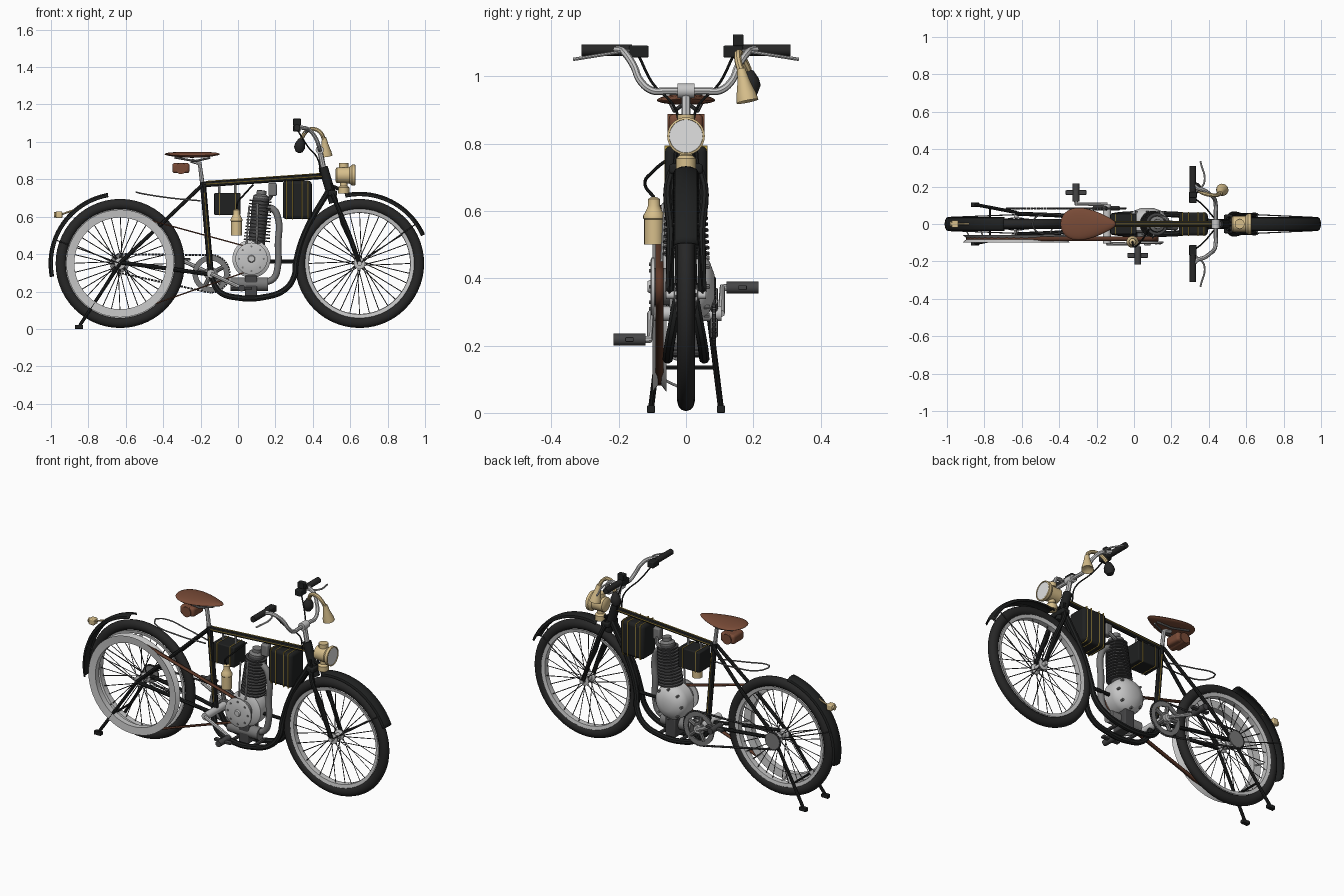
import bpy, bmesh, math
from math import cos, sin, pi, radians
from mathutils import Vector, Matrix

if "Cube" in bpy.data.objects:
    bpy.data.objects.remove(bpy.data.objects["Cube"])


def material(name, *rgb):
    m = bpy.data.materials.new(name)
    m.use_nodes = True
    m.diffuse_color = (*rgb, 1)
    m.node_tree.nodes["Principled BSDF"].inputs["Base Color"].default_value = (*rgb, 1)
    return m


BLACK = material("black paint", .014, .015, .015)
TYRE = material("tyre rubber", .02, .02, .02)
DARK = material("dark metal", .06, .06, .062)
GREY = material("grey metal", .19, .19, .19)
STEEL = material("light steel", .56, .56, .56)
BROWN = material("brown leather", .19, .07, .038)
BELT = material("belt leather", .11, .04, .022)
CREAM = material("cream enamel", .68, .52, .26)
GOLD = material("gold stripe", .55, .38, .06)
GLASS = material("lamp glass", .75, .75, .75)
RIGHT, FRONT, UP = (0, -1, 0), (1, 0, 0), (0, 0, 1)


def finish(name, bm, mat):
    bmesh.ops.remove_doubles(bm, verts=bm.verts, dist=1e-5)
    bmesh.ops.recalc_face_normals(bm, faces=bm.faces)
    me = bpy.data.meshes.new(name)
    bm.to_mesh(me)
    bm.free()
    me.materials.append(mat)
    ob = bpy.data.objects.new(name, me)
    bpy.context.collection.objects.link(ob)
    return ob


def lathe(name, mat, loc, axis, profile, n=32, start=0, end=360):
    """Turn (radius, height) pairs about an axis."""
    turn = Vector(axis).to_track_quat('Z', 'Y').to_matrix().to_4x4()
    frame = Matrix.Translation(loc) @ turn
    bm = bmesh.new()
    rings = []
    for i in range(n + 1):
        a = radians(start + (end - start) * i / n)
        rings.append([bm.verts.new(frame @ Vector((r * cos(a), r * sin(a), h))) for r, h in profile])
    for p, q in zip(rings, rings[1:]):
        for k in range(len(profile) - 1):
            bm.faces.new((p[k], p[k + 1], q[k + 1], q[k]))
    return finish(name, bm, mat)


def disc(name, mat, loc, axis, r, h, n=24):
    return lathe(name, mat, loc, axis, [(0, -h), (r, -h), (r, h), (0, h)], n)


def box(name, mat, loc, size, bevel=0, tilt=0):
    bm = bmesh.new()
    m = Matrix.Translation(loc) @ Matrix.Rotation(tilt, 4, 'Y') @ Matrix.Diagonal((*size, 1))
    bmesh.ops.create_cube(bm, size=1, matrix=m)
    ob = finish(name, bm, mat)
    if bevel:
        mod = ob.modifiers.new("bevel", 'BEVEL')
        mod.width, mod.segments = bevel, 3
    return ob


def tube(name, mat, r, *paths, curved=False, sides=2):
    """One mesh made of round bars along the paths."""
    cu = bpy.data.curves.new(name, 'CURVE')
    cu.dimensions, cu.bevel_depth, cu.bevel_resolution = '3D', r, sides
    cu.use_fill_caps, cu.resolution_u = True, 6
    for path in paths:
        sp = cu.splines.new('BEZIER' if curved else 'POLY')
        pts = sp.bezier_points if curved else sp.points
        pts.add(len(path) - 1)
        for p, co in zip(pts, path):
            if curved:
                p.co, p.handle_left_type, p.handle_right_type = co, 'AUTO', 'AUTO'
            else:
                p.co = (*co, 1)
    cu.materials.append(mat)
    ob = bpy.data.objects.new(name, cu)
    bpy.context.collection.objects.link(ob)
    bpy.ops.object.select_all(action='DESELECT')
    ob.select_set(True)
    bpy.context.view_layer.objects.active = ob
    bpy.ops.object.convert(target='MESH')


def both(*path):
    return list(path), [(x, -y, z) for x, y, z in path]


def loop_path(c1, r1, c2, r2, n=24):
    """Closed belt line round two wheels, as (x, z)."""
    d = Vector(c2) - Vector(c1)
    th, ph = math.atan2(d.y, d.x), math.acos((r1 - r2) / d.length)
    pts = []
    for c, r, a0, a1 in ((c1, r1, th + ph, th + 2 * pi - ph), (c2, r2, th - ph, th + ph)):
        pts += [(c[0] + r * cos(a0 + (a1 - a0) * i / n), c[1] + r * sin(a0 + (a1 - a0) * i / n)) for i in range(n + 1)]
    return pts + pts[:1]


# Wheels
REAR, NOSE, CRANK, CASE = (-.63, .35), (.65, .35), (-.145, .295), (.072, .375)
for side, (cx, cz) in (("rear", REAR), ("front", NOSE)):
    c = (cx, 0, cz)
    lathe(side + "_tyre", TYRE, c, RIGHT,
          [(.316 + .029 * cos(t * pi / 6), .026 * sin(t * pi / 6)) for t in range(13)], 56)
    lathe(side + "_rim", STEEL, c, RIGHT, [(.292, -.02), (.272, -.016), (.27, 0), (.272, .016), (.292, .02)], 48)
    lathe(side + "_hub", STEEL, c, RIGHT, [(0, -.06), (.012, -.06), (.012, -.036), (.03, -.034), (.03, -.028), (.016, -.02),
          (.016, .02), (.03, .028), (.03, .034), (.012, .036), (.012, .06), (0, .06)], 20)
    spokes = []
    for i in range(32):
        a, s = i * pi / 16, 1 if i % 2 else -1
        b = a + (.4 if i % 4 > 1 else -.4)
        spokes.append([(cx + .026 * cos(b), s * .03, cz + .026 * sin(b)), (cx + .275 * cos(a), s * .006, cz + .275 * sin(a))])
    tube(side + "_spokes", DARK, .0024, *spokes, sides=0)

# Fenders and their stays
arch = [(.362, -.038), (.374, -.032), (.381, -.016), (.383, 0), (.381, .016), (.374, .032), (.362, .038)]
for name, (cx, cz), a0, a1, stay in (("rear_fender", REAR, 100, 191, 160), ("front_fender", NOSE, 24, 102, 35)):
    ob = lathe(name, BLACK, (cx, 0, cz), RIGHT, arch, 24, a0, a1)
    ob.modifiers.new("thickness", 'SOLIDIFY').thickness = .005
    a = radians(stay)
    tube(name + "_stay", DARK, .003, *both((cx, .05, cz), (cx + .37 * cos(a), .036, cz + .37 * sin(a))))

# Belt drive on the right
lathe("belt_rim", STEEL, (REAR[0], 0, REAR[1]), RIGHT,
      [(.245, .062), (.288, .058), (.262, .078), (.288, .1), (.245, .096), (.245, .062)], 56)
tube("belt_rim_clips", STEEL, .004, *[[(REAR[0] + r * cos(a), y, REAR[1] + r * sin(a)) for r, y in ((.278, -.01), (.25, -.07))]
     for a in (k * pi / 4 for k in range(8))])
bm = bmesh.new()
rows = [[bm.verts.new((x, y, z)) for y in (-.09, -.067)] for x, z in loop_path(REAR, .268, CASE, .06)]
for p, q in zip(rows, rows[1:]):
    bm.faces.new((p[0], p[1], q[1], q[0]))
finish("drive_belt", bm, BELT).modifiers.new("thickness", 'SOLIDIFY').thickness = .007

# Pedal drive on the left
chain = [(x, .083, z) for x, z in loop_path(CRANK, .1, REAR, .05)]
links = []
for p, q in zip(chain, chain[1:]):
    p, q = Vector(p), Vector(q)
    n = max(1, round((q - p).length / .018))
    links += [[p.lerp(q, k / n), p.lerp(q, (k + .75) / n)] for k in range(n)]
tube("pedal_chain", DARK, .006, *links, sides=1)
cx, cz = CRANK
lathe("chainring", GREY, (cx, .083, cz), RIGHT, [(.07, -.004), (.098, -.004), (.098, .004), (.07, .004), (.07, -.004)], 40)
disc("chainring_centre", GREY, (cx, .083, cz), RIGHT, .036, .006)
tube("chainring_arms", GREY, .012, *[[(cx + r * cos(a), .083, cz + r * sin(a)) for r in (.03, .075)]
     for a in (.5 + k * pi * .4 for k in range(5))])
disc("rear_sprocket", GREY, (REAR[0], .083, REAR[1]), RIGHT, .048, .004)
disc("crank_axle", STEEL, (cx, 0, cz), RIGHT, .022, .105)
for name, s in (("left", 1), ("right", -1)):
    px, pz = cx - s * .165, cz + s * .077
    tube(name + "_crank", STEEL, .011, [(cx, s * .105, cz), (px, s * .108, pz), (px, s * .125, pz)])
    disc(name + "_pedal", DARK, (px, s * .168, pz), RIGHT, .018, .048, 12)
    box(name + "_pedal_plate", DARK, (px, s * .168, pz), (.11, .025, .014), .003)

# Frame
tube("top_tube", BLACK, .015, [(-.19, 0, .772), (.47, 0, .818)])
tube("top_tube_stripes", GOLD, .0025, [(-.17, 0, .789), (.45, 0, .832)], *both((-.17, .0145, .774), (.45, .0145, .816)))
tube("seat_tube", BLACK, .016, [(-.188, 0, .785), (-.145, 0, .29)])
tube("seat_tube_stripes", GOLD, .0025, *both((-.18, .0155, .73), (-.15, .0155, .35)))
tube("seat_stays", BLACK, .01, *both((-.19, .015, .77), (-.4, .045, .57), (-.63, .055, .355)))
tube("chain_stays", BLACK, .011, *both((-.63, .055, .355), (-.35, .045, .32), (-.145, .03, .29)))
tube("cradle_tubes", BLACK, .016, *both((-.145, .03, .285), (-.1, .045, .2), (0, .053, .167), (.14, .053, .17),
     (.25, .048, .21), (.3, .035, .28), (.31, .022, .36), (.36, .015, .52), (.485, .01, .74)), curved=True)
tube("engine_stay", BLACK, .01, [(.14, 0, .36), (.32, 0, .36)])
tube("head_tube", BLACK, .025, [(.455, 0, .865), (.512, 0, .675)], sides=4)
tube("fork_blades", BLACK, .012, *both((.5, .02, .74), (.51, .045, .71), (.585, .046, .53), (.65, .048, .35)), curved=True)
tube("fork_truss", BLACK, .006, *both((.5, .03, .78), (.555, .052, .56), (.65, .055, .36)))
box("fork_crown", BLACK, (.505, 0, .725), (.05, .1, .03), .008)
tube("carrier_rod", GREY, .004, *both((-.545, 0, .732), (-.52, .04, .725), (-.36, .045, .7), (-.2, .018, .685)), curved=True)

# Rear stand
tube("stand_legs", BLACK, .009, *both((-.63, .062, .35), (-.845, .103, .02)))
tube("stand_crossbar", BLACK, .006, [(-.77, -.088, .135), (-.77, .088, .135)])
for s in (-1, 1):
    box("stand_foot", BLACK, (-.85, s * .104, .011), (.045, .024, .022), .003)

# Engine
lathe("crankcase", STEEL, (CASE[0], 0, CASE[1]), RIGHT, [(0, -.085), (.035, -.085), (.075, -.07), (.098, -.045),
      (.102, -.02), (.102, .035), (.085, .045), (.05, .05), (0, .05)], 40)
disc("pulley_shaft", GREY, (CASE[0], -.07, CASE[1]), RIGHT, .056, .025)
lathe("pulley_cover", STEEL, (CASE[0], 0, CASE[1]), RIGHT, [(0, .094), (.086, .094), (.086, .102), (.078, .106), (.02, .106), (.016, .114), (0, .114)], 36)
for k in range(8):
    a = k * pi / 4
    disc("cover_bolt", GREY, (CASE[0] + .066 * cos(a), -.107, CASE[1] + .066 * sin(a)), RIGHT, .006, .003, 6)
    disc("case_bolt", GREY, (CASE[0] + .085 * cos(a), .062, CASE[1] + .085 * sin(a)), RIGHT, .007, .008, 6)
fins = [(0, 0), (.045, 0)]
for k in range(13):
    h, r = .02 + k * .0175, .07 - k * .0009
    fins += [(.045, h), (r, h), (r, h + .007), (.045, h + .007)]
lathe("finned_cylinder", DARK, (.098, 0, .45), (.1, 0, 1), fins + [(.04, .26), (0, .26)], 28)
lathe("cylinder_head", GREY, (.122, 0, .69), (.1, 0, 1), [(.042, 0), (.042, .02), (.026, .03), (.026, .05), (0, .052)], 20)
tube("exhaust_pipe", GREY, .018, [(.13, 0, .64), (.18, -.01, .645), (.212, -.015, .6), (.214, -.015, .45), (.212, -.015, .33),
     (.19, -.015, .27), (.13, -.015, .245)], curved=True, sides=4)
disc("silencer", GREY, (.06, -.015, .24), FRONT, .036, .1)
box("engine_mount", DARK, (.07, 0, .23), (.065, .1, .11), .006)
tube("mount_bars", DARK, .01, [(.0, -.05, .175), (.0, .05, .175)], [(.14, -.05, .178), (.14, .05, .178)])
box("carburettor", GREY, (.185, 0, .745), (.045, .04, .07), .008)
tube("intake_pipe", GREY, .011, [(.18, 0, .74), (.17, .03, .7), (.13, .03, .68)], curved=True)
tube("push_rods", STEEL, .005, [(.045, -.055, .45), (.06, -.062, .66)], [(.1, -.072, .45), (.105, -.06, .67)])

# Fuel tank and battery box with gold bands
box("fuel_tank", BLACK, (.317, 0, .69), (.155, .125, .205), .018)
for x in (.26, .291, .343, .374):
    box("tank_band", GOLD, (x, 0, .69), (.005, .129, .209), .018)
box("battery_box", BLACK, (-.057, 0, .668), (.14, .11, .12), .006)
for x in (-.1, -.015):
    box("battery_band", GOLD, (x, 0, .668), (.005, .114, .124), .004)
tube("battery_hangers", STEEL, .006, [(-.1, 0, .72), (-.1, 0, .775)], [(-.015, 0, .72), (-.015, 0, .78)])

# Gas generator and hose
lathe("gas_generator", CREAM, (-.008, -.095, .5), UP, [(0, 0), (.029, 0), (.029, .075), (.032, .078), (.032, .086), (.024, .1),
      (.018, .115), (.018, .135), (.01, .14), (0, .142)], 24)
tube("gas_hose", BLACK, .005, [(-.008, -.095, .64), (.0, -.122, .68), (.03, -.1, .715), (.08, -.03, .77)], curved=True)

# Saddle, post and tool bag
bm = bmesh.new()
bmesh.ops.create_uvsphere(bm, u_segments=32, v_segments=14, radius=1)
for v in bm.verts:
    x, y, z = v.co
    v.co = (-.245 + .148 * x, .08 * y * (1 - .45 * x), .927 + z * (.02 if z > 0 else .012) + .007 * x * x)
finish("saddle", bm, BROWN)
tube("seat_post", STEEL, .012, [(-.19, 0, .77), (-.205, 0, .885), (-.25, 0, .9)])
tube("saddle_springs", GREY, .006, *both((-.15, .01, .915), (-.23, .035, .897), (-.34, .045, .917)))
disc("tool_bag", BROWN, (-.305, 0, .858), RIGHT, .03, .055)
box("tool_bag_body", BROWN, (-.305, 0, .86), (.092, .1, .055), .014)

# Handlebar and controls
tube("stem", STEEL, .014, [(.457, 0, .86), (.435, 0, .97)])
disc("stem_clamp", STEEL, (.437, 0, .957), RIGHT, .022, .025, 16)
half = [(.437, .06, .956), (.437, .1, .957), (.43, .135, .985), (.41, .155, 1.03), (.375, .18, 1.067), (.335, .195, 1.077),
        (.315, .23, 1.077), (.315, .3, 1.077)]
tube("handlebar", STEEL, .011, [(x, -y, z) for x, y, z in half[::-1]] + half, curved=True)
tube("levers", STEEL, .005, *both((.33, .17, 1.075), (.375, .22, 1.068), (.355, .335, 1.05)), curved=True)
for name, s in (("left", 1), ("right", -1)):
    disc(name + "_grip", TYRE, (.315, s * .235, 1.077), RIGHT, .017, .075, 16)
    box(name + "_switch", BLACK, (.315, s * .14, 1.073), (.04, .058, .036), .005)
box("left_switch_top", BLACK, (.315, .155, 1.107), (.042, .032, .035), .004)
tube("control_cable", BLACK, .004, *both((.32, .14, 1.06), (.37, .1, .98), (.43, .03, .9), (.44, .02, .82)), curved=True)

# Horn with rubber bulb
lathe("horn_bell", CREAM, (.472, .183, .925), (-.12, -.2, 1), [(0, .02), (.026, .004), (.033, 0), (.03, .02), (.019, .06), (.012, .1), (0, .1)], 20)
tube("horn_pipe", CREAM, .011, [(.46, .165, 1.01), (.445, .155, 1.045), (.41, .155, 1.068), (.37, .165, 1.06), (.34, .185, 1.02)], curved=True)
lathe("horn_bulb", TYRE, (.325, .195, .94), (.15, -.1, 1), [(0, 0), (.018, .006), (.03, .03), (.027, .05), (.014, .075), (0, .085)], 18)

# Head lamp and tail lamp
lathe("head_lamp", CREAM, (.52, 0, .822), FRONT, [(0, 0), (.03, 0), (.042, .008), (.044, .075), (.056, .09), (.056, .106), (.05, .108), (.048, .098)], 32)
disc("head_lamp_glass", GLASS, (.621, 0, .822), FRONT, .05, .003, 32)
disc("head_lamp_vent", CREAM, (.565, 0, .874), UP, .026, .012)
lathe("head_lamp_foot", CREAM, (.565, 0, .725), UP, [(0, 0), (.03, 0), (.03, .03), (.02, .04), (.02, .06), (0, .06)], 20)
tube("head_lamp_bracket", BLACK, .01, [(.48, 0, .77), (.565, 0, .74)])
box("tail_lamp", CREAM, (-.957, 0, .61), (.035, .04, .035), .005)
disc("tail_lamp_lens", CREAM, (-.978, 0, .61), FRONT, .014, .006, 16)
tube("tail_lamp_bracket", CREAM, .005, [(-.95, 0, .61), (-.88, 0, .635)])

# Smooth round parts, keep edges crisp
bpy.ops.object.select_all(action='DESELECT')
for ob in bpy.context.collection.objects:
    if ob.type == 'MESH':
        ob.select_set(True)
        bpy.context.view_layer.objects.active = ob
bpy.ops.object.shade_smooth_by_angle(angle=radians(35))
